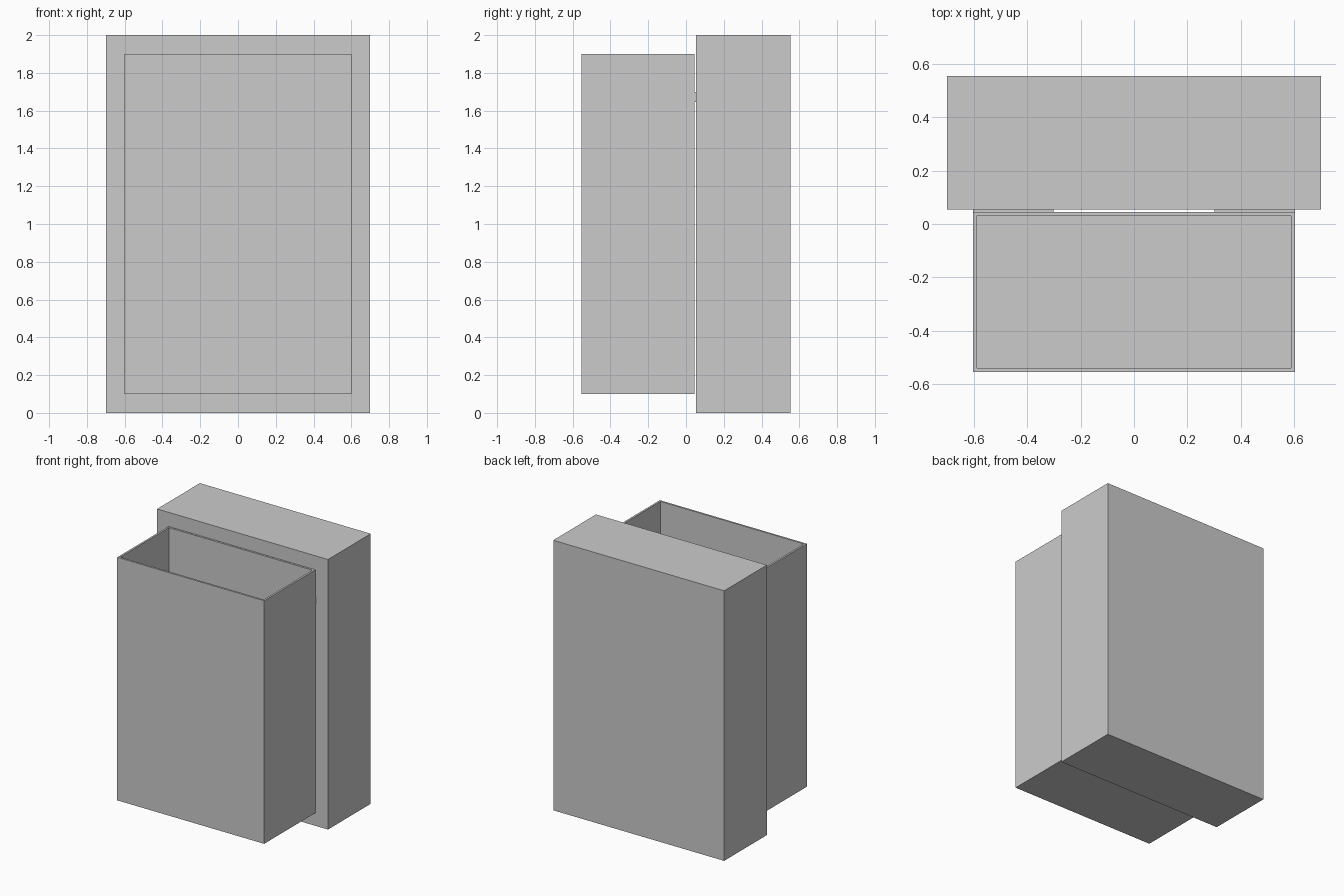
import bpy
import bmesh

if "Cube" in bpy.data.objects:
    bpy.data.objects.remove(bpy.data.objects["Cube"])

grey = bpy.data.materials.new("light_grey")
grey.diffuse_color = (0.6, 0.6, 0.6, 1.0)
grey.use_nodes = True
grey.node_tree.nodes["Principled BSDF"].inputs["Base Color"].default_value = grey.diffuse_color


def box(name, x, y, z):
    """Box from (min, max) ranges on each axis."""
    bm = bmesh.new()
    bmesh.ops.create_cube(bm, size=1.0)
    for v in bm.verts:
        v.co = [r[0] if c < 0 else r[1] for c, r in zip(v.co, (x, y, z))]
    mesh = bpy.data.meshes.new(name)
    bm.to_mesh(mesh)
    bm.free()
    mesh.materials.append(grey)
    obj = bpy.data.objects.new(name, mesh)
    bpy.context.collection.objects.link(obj)
    return obj


WALL = 0.02
BACK_FRONT = 0.0535      # front face of the rear block
BIN_BACK = 0.0455        # rear face of the open bin

# Solid rear block
box("rear_block", (-0.7, 0.7), (BACK_FRONT, 0.5535), (0, 2))

# Open-topped bin: inset the top face for the rim, then sink it to the floor
bin_obj = box("open_bin", (-0.602, 0.602), (-0.5535, BIN_BACK), (0.1, 1.9))
bm = bmesh.new()
bm.from_mesh(bin_obj.data)
top = max(bm.faces, key=lambda f: f.calc_center_median().z)
bmesh.ops.inset_region(bm, faces=[top], thickness=WALL)
cavity = bmesh.ops.extrude_face_region(bm, geom=[top])
bmesh.ops.delete(bm, geom=[top], context='FACES')
for v in cavity["geom"]:
    if isinstance(v, bmesh.types.BMVert):
        v.co.z = 0.1 + WALL
bmesh.ops.recalc_face_normals(bm, faces=bm.faces)
bm.to_mesh(bin_obj.data)
bm.free()

# Thin mounting strips bridging the gap
for side, x in (("left", (-0.602, -0.302)), ("right", (0.302, 0.602))):
    box(side + "_mounting_strip", x, (BIN_BACK, BACK_FRONT), (1.645, 1.7))
